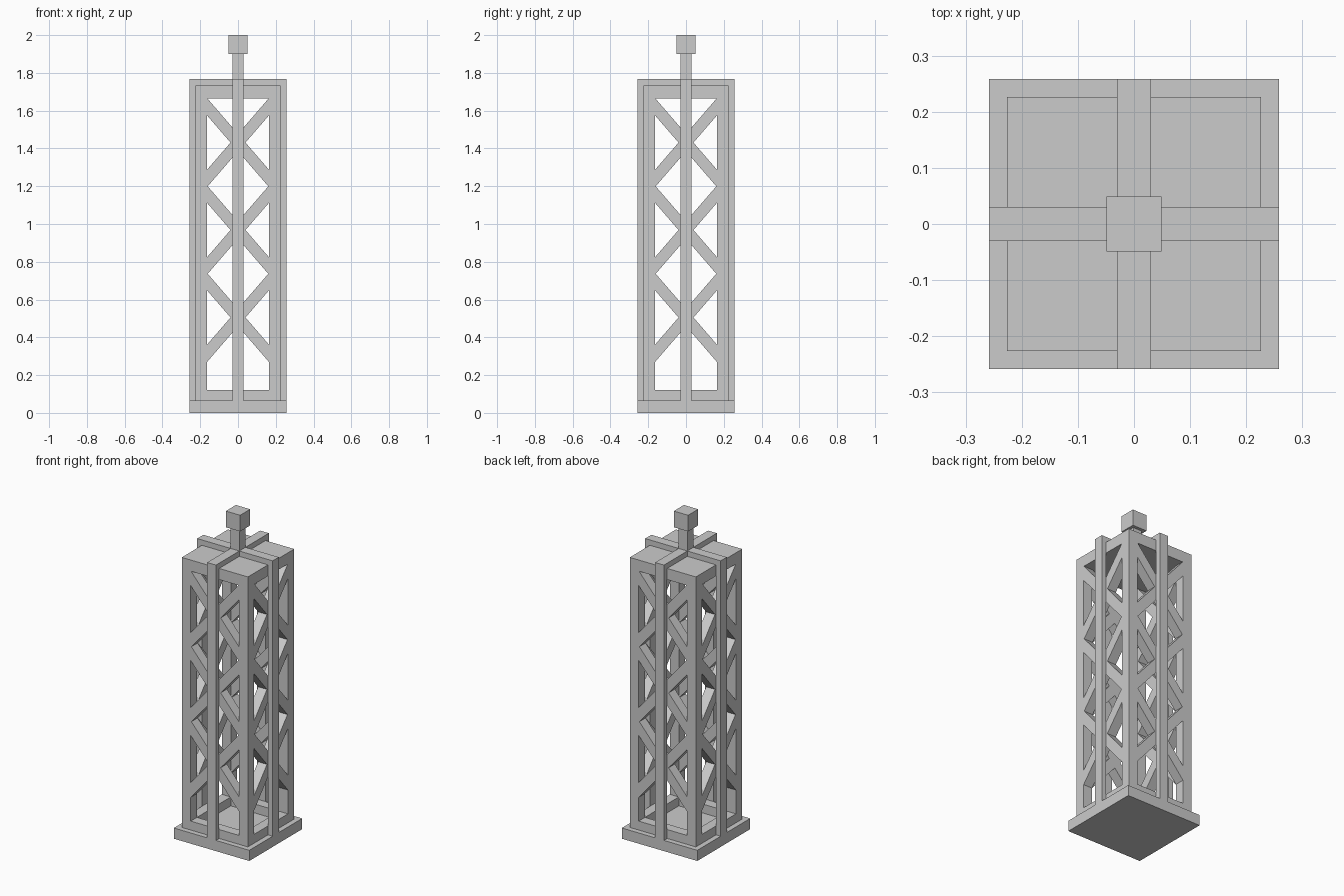
import bpy, math
from mathutils import Matrix, Vector

if "Cube" in bpy.data.objects:
    bpy.data.objects.remove(bpy.data.objects["Cube"])

W, B, P = 0.226, 0.258, 0.061          # tower half width, base half width, post size
Z0, Z1, Z2 = 0.066, 1.734, 1.767       # base top, tower top, strap top


def box(name, lo, hi, turn=None):
    """Box between two corners, optionally transformed in its mesh."""
    lo, hi = Vector(lo), Vector(hi)
    bpy.ops.mesh.primitive_cube_add(size=1)
    ob = bpy.context.object
    ob.name = name
    m = Matrix.Translation((lo + hi) / 2) @ Matrix.Diagonal((*(hi - lo), 1))
    ob.data.transform(turn @ m if turn else m)
    return ob


# Base plate and top plate
box("base_plate", (-B, -B, 0), (B, B, Z0))
box("top_plate", (-W, -W, 1.665), (W, W, Z1))

# Four identical sides
sides = ("front", "right", "back", "left")
for k, side in enumerate(sides):
    spin = Matrix.Rotation(k * math.pi / 2, 4, 'Z')
    box(side + "_corner_post", (-W, -W, Z0), (P - W, P - W, 1.665), spin)
    box(side + "_bottom_rail", (P - W, -W, Z0), (W - P, P - W, 0.121), spin)
    box(side + "_strap", (-0.03, -B, Z0), (0.03, -W, Z2), spin)
    # Three stacked cross braces
    for i in range(3):
        zc = 0.505 + i * 0.463
        half_h, half_w = 0.2315, 0.2
        length = math.hypot(half_h, half_w)
        for s in (-1, 1):
            tilt = Matrix.Translation((0, 0, zc)) @ Matrix.Rotation(
                s * math.atan2(half_h, half_w), 4, 'Y')
            box(f"{side}_brace", (-length, -W, -0.03), (length, P - W, 0.03), spin @ tilt)

# Crossing straps over the top
box("top_strap_x", (-B, -0.03, Z1), (B, 0.03, Z2))
box("top_strap_y", (-0.03, -B, Z1), (0.03, B, Z2))

# Neck and cube finial
box("neck", (-0.03, -0.03, Z2), (0.03, 0.03, 1.9))
box("finial_cube", (-0.049, -0.049, 1.9), (0.049, 0.049, 2.0))
